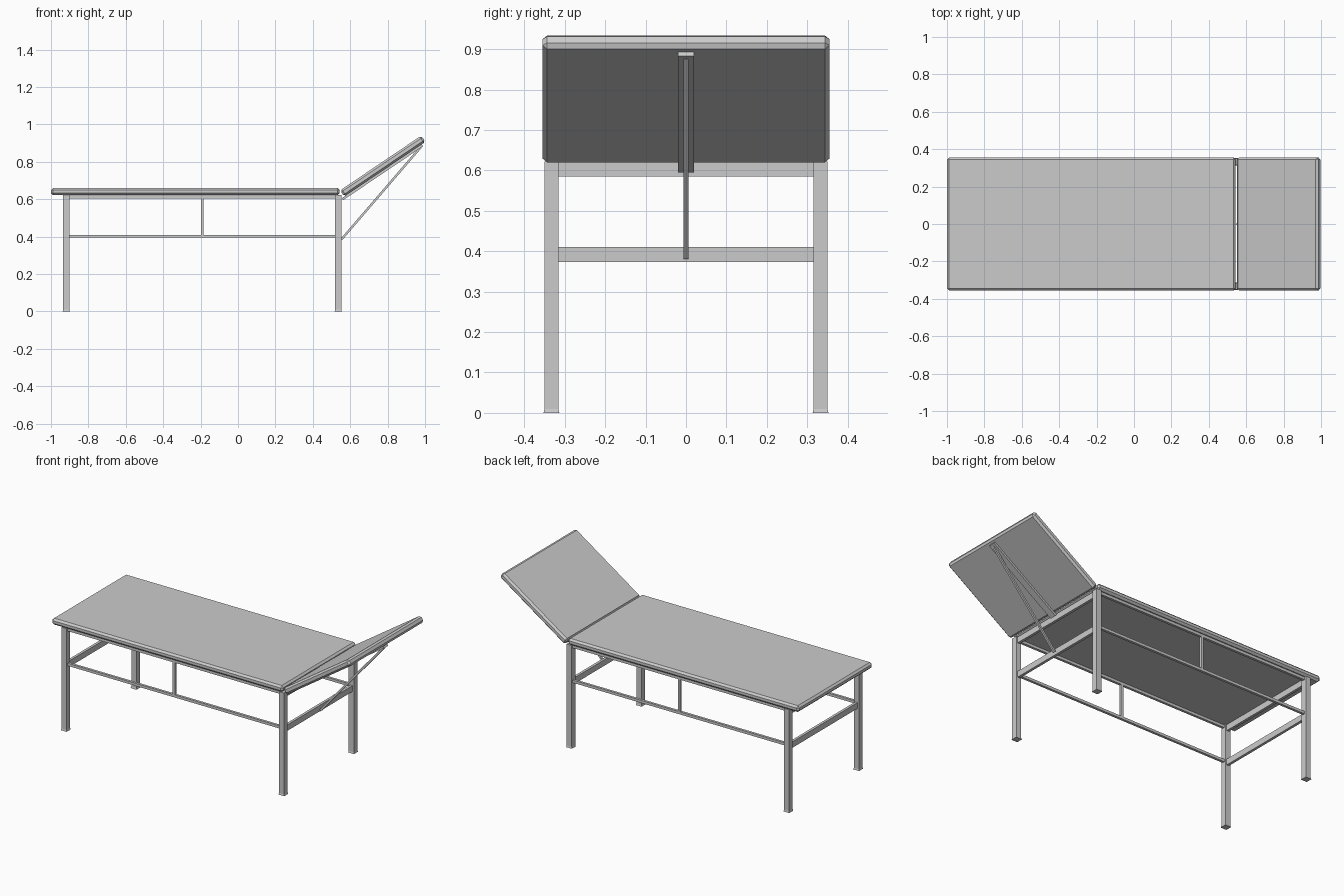
import bpy, bmesh, math
from mathutils import Vector

cube = bpy.data.objects.get("Cube")
if cube:
    bpy.data.objects.remove(cube, do_unlink=True)

grey = bpy.data.materials.new("plain_grey")
grey.use_nodes = True
grey.diffuse_color = (0.6, 0.6, 0.6, 1)
grey.node_tree.nodes["Principled BSDF"].inputs["Base Color"].default_value = (0.6, 0.6, 0.6, 1)


def box(name, centre, size, tilt=0.0, bevel=0.0):
    """Box centred at a point, tilted up towards +x by an angle."""
    bm = bmesh.new()
    bmesh.ops.create_cube(bm, size=1)
    bmesh.ops.scale(bm, vec=size, verts=bm.verts)
    mesh = bpy.data.meshes.new(name)
    bm.to_mesh(mesh)
    bm.free()
    mesh.materials.append(grey)
    ob = bpy.data.objects.new(name, mesh)
    bpy.context.collection.objects.link(ob)
    ob.location = centre
    ob.rotation_euler = (0, -tilt, 0)
    if bevel:
        mod = ob.modifiers.new("edge_chamfer", "BEVEL")
        mod.width = bevel
        mod.segments = 1
    return ob


def foot(name, x, y, low, high, height):
    """Flared foot that narrows up to the leg."""
    ob = box(name, (x, y, height / 2), (low, low, height))
    for v in ob.data.vertices:
        if v.co.z > 0:
            v.co.x *= high / low
            v.co.y *= high / low


LEG = 0.034
LEG_Y = 0.333
LEGS_X = {"foot_end": -0.918, "head_end": 0.536}
MID_X = sum(LEGS_X.values()) / 2
SPAN_X = LEGS_X["head_end"] - LEGS_X["foot_end"] - LEG
SPAN_Y = 2 * LEG_Y - LEG

# Padded top
box("bed_pad", (-0.228, 0, 0.641), (1.544, 0.71, 0.038), bevel=0.011)

# Raised backrest with a flat bar beneath
tilt = math.radians(34)
along = Vector((math.cos(tilt), 0, math.sin(tilt)))
normal = Vector((-math.sin(tilt), 0, math.cos(tilt)))
centre = Vector((0.774, 0, 0.777))
box("backrest_pad", centre, (0.524, 0.71, 0.04), tilt, bevel=0.011)
box("backrest_bar", centre - normal * 0.026 - along * 0.019, (0.515, 0.04, 0.013), tilt)

# Diagonal prop between the lower rail and the bar
low, high = Vector((0.553, 0, 0.385)), Vector((0.977, 0, 0.878))
step = high - low
box("backrest_prop", (low + high) / 2, (step.length, 0.012, 0.012), math.atan2(step.z, step.x))

# Legs, feet and cross rails
for end, x in LEGS_X.items():
    for side, s in (("left", 1), ("right", -1)):
        tag = f"{end}_{side}".replace("left", "back").replace("right", "front")
        box(f"{tag}_leg", (x, s * LEG_Y, 0.316), (LEG, LEG, 0.612))
        foot(f"{tag}_foot", x, s * LEG_Y, 0.039, LEG, 0.01)
    for level, z in (("upper", 0.603), ("lower", 0.392)):
        box(f"{end}_{level}_rail", (x, 0, z), (0.016, SPAN_Y, 0.036))

# Long rails with a short upright on each side
for side, s in (("back", 1), ("front", -1)):
    for level, z in (("upper", 0.612), ("lower", 0.402)):
        box(f"{side}_{level}_rail", (MID_X, s * LEG_Y, z), (SPAN_X, 0.015, 0.016))
    box(f"{side}_upright", (MID_X, s * LEG_Y, 0.507), (0.015, 0.015, 0.194))
